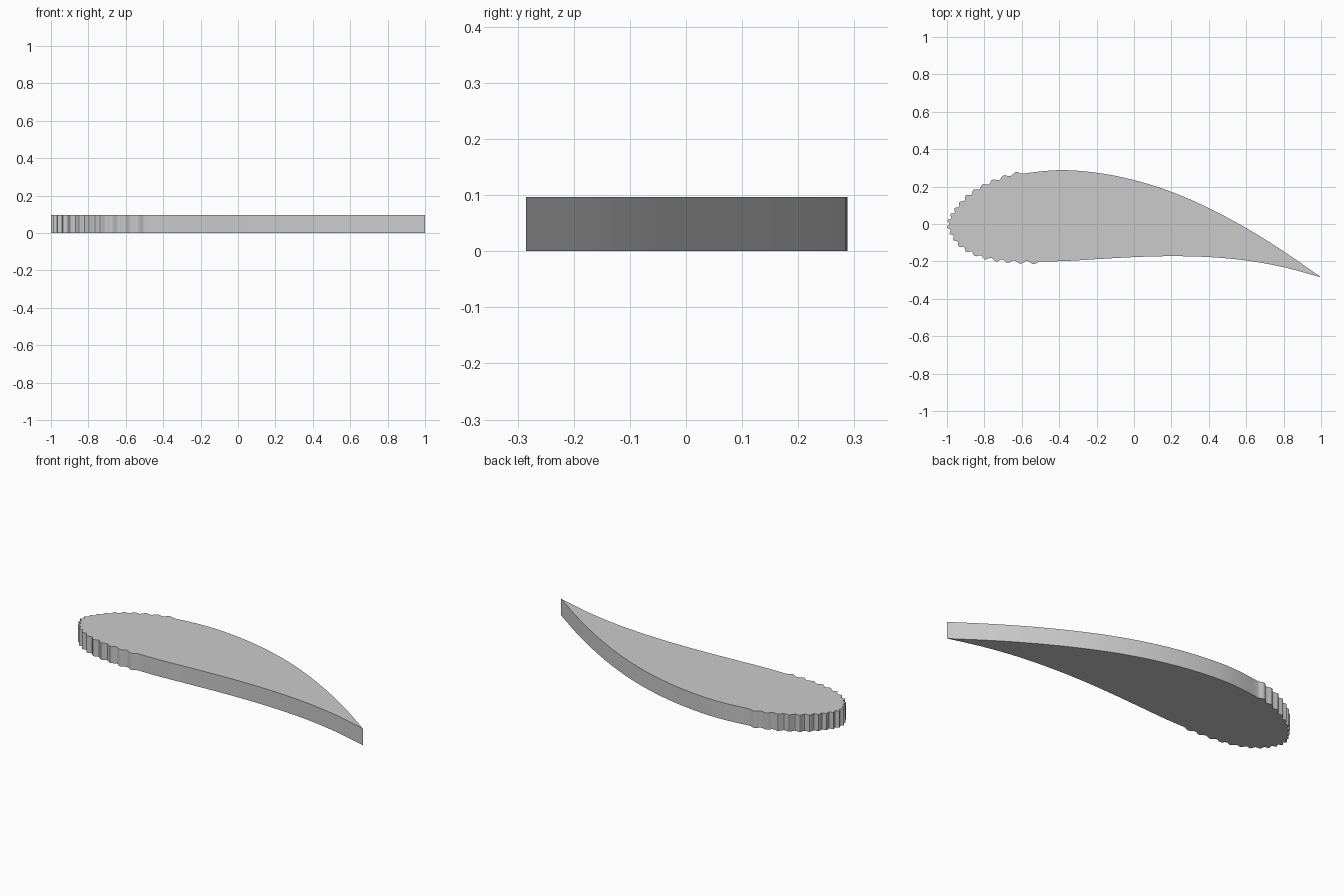
import bpy, bmesh, math
from mathutils import Vector

cube = bpy.data.objects.get("Cube")
if cube:
    bpy.data.objects.remove(cube)

THICKNESS = 0.097
TOOTH = 0.015

# Aerofoil outline from the nose to the tail, along each surface
NOSE = (-0.986, 0.0)
UPPER = [(-0.955, 0.065), (-0.89, 0.14), (-0.8, 0.2), (-0.7, 0.243), (-0.6, 0.268),
         (-0.4, 0.288), (-0.2, 0.274), (0, 0.235), (0.2, 0.172), (0.4, 0.085),
         (0.6, -0.022), (0.8, -0.146), (1, -0.285)]
LOWER = [(-0.965, -0.06), (-0.92, -0.115), (-0.84, -0.16), (-0.74, -0.185),
         (-0.6, -0.197), (-0.4, -0.199), (-0.2, -0.188), (0, -0.177), (0.2, -0.172),
         (0.4, -0.177), (0.6, -0.195), (0.8, -0.231), (1, -0.285)]


def smooth_path(points, before, steps=12):
    """Catmull-Rom path through the points; before sets the starting direction."""
    p = [Vector(q) for q in [before] + points]
    p.append(2 * p[-1] - p[-2])
    path = []
    for a, b, c, d in zip(p, p[1:], p[2:], p[3:]):
        for i in range(steps):
            t = i / steps
            path.append(0.5 * (2 * b + (c - a) * t + (2 * a - 5 * b + 4 * c - d) * t * t
                               + (3 * b - a - 3 * c + d) * t ** 3))
    return path + [p[-2]]


def at_length(path, s):
    """Point and direction at arc length s."""
    for a, b in zip(path, path[1:]):
        step = (b - a).length
        if s <= step:
            return a.lerp(b, s / step), (b - a).normalized()
        s -= step
    return path[-1], (path[-1] - path[-2]).normalized()


def surface(points, before, teeth, side):
    """Serrated nose section followed by the smooth run to the tail."""
    path = smooth_path([NOSE] + points, before)
    total = sum((b - a).length for a, b in zip(path, path[1:]))
    outline, per_tooth, run = [], 8, 48
    for i in range(teeth * per_tooth + 1):
        k = i / per_tooth
        s = 0.029 * k + 0.0021 * k * k          # teeth widen away from the nose
        pos, d = at_length(path, s)
        normal = Vector((-d.y, d.x)) * side
        outline.append(pos + normal * TOOTH * (0.5 - 0.5 * math.cos(math.tau * k)))
    for i in range(1, run + 1):
        outline.append(at_length(path, s + (total - s) * i / run)[0])
    outline[-1] = path[-1]
    return outline


top = surface(UPPER, LOWER[0], 10, 1)
bottom = surface(LOWER, UPPER[0], 11, -1)
outline = bottom + top[-2:0:-1]

# Extrude the outline into a plate
bm = bmesh.new()
face = bm.faces.new([bm.verts.new((p.x, p.y, 0)) for p in outline])
ext = bmesh.ops.extrude_face_region(bm, geom=[face])
bmesh.ops.translate(bm, vec=(0, 0, THICKNESS),
                    verts=[v for v in ext["geom"] if isinstance(v, bmesh.types.BMVert)])
bmesh.ops.recalc_face_normals(bm, faces=bm.faces)
mesh = bpy.data.meshes.new("serrated_aerofoil")
bm.to_mesh(mesh)
bm.free()
blade = bpy.data.objects.new("serrated_aerofoil", mesh)
bpy.context.collection.objects.link(blade)

# Plain grey material
grey = bpy.data.materials.new("light_grey")
grey.use_nodes = True
grey.diffuse_color = (0.6, 0.6, 0.6, 1)
grey.node_tree.nodes["Principled BSDF"].inputs["Base Color"].default_value = (0.6, 0.6, 0.6, 1)
mesh.materials.append(grey)

bpy.context.view_layer.objects.active = blade
blade.select_set(True)
bpy.ops.object.shade_smooth_by_angle(angle=math.radians(20))
